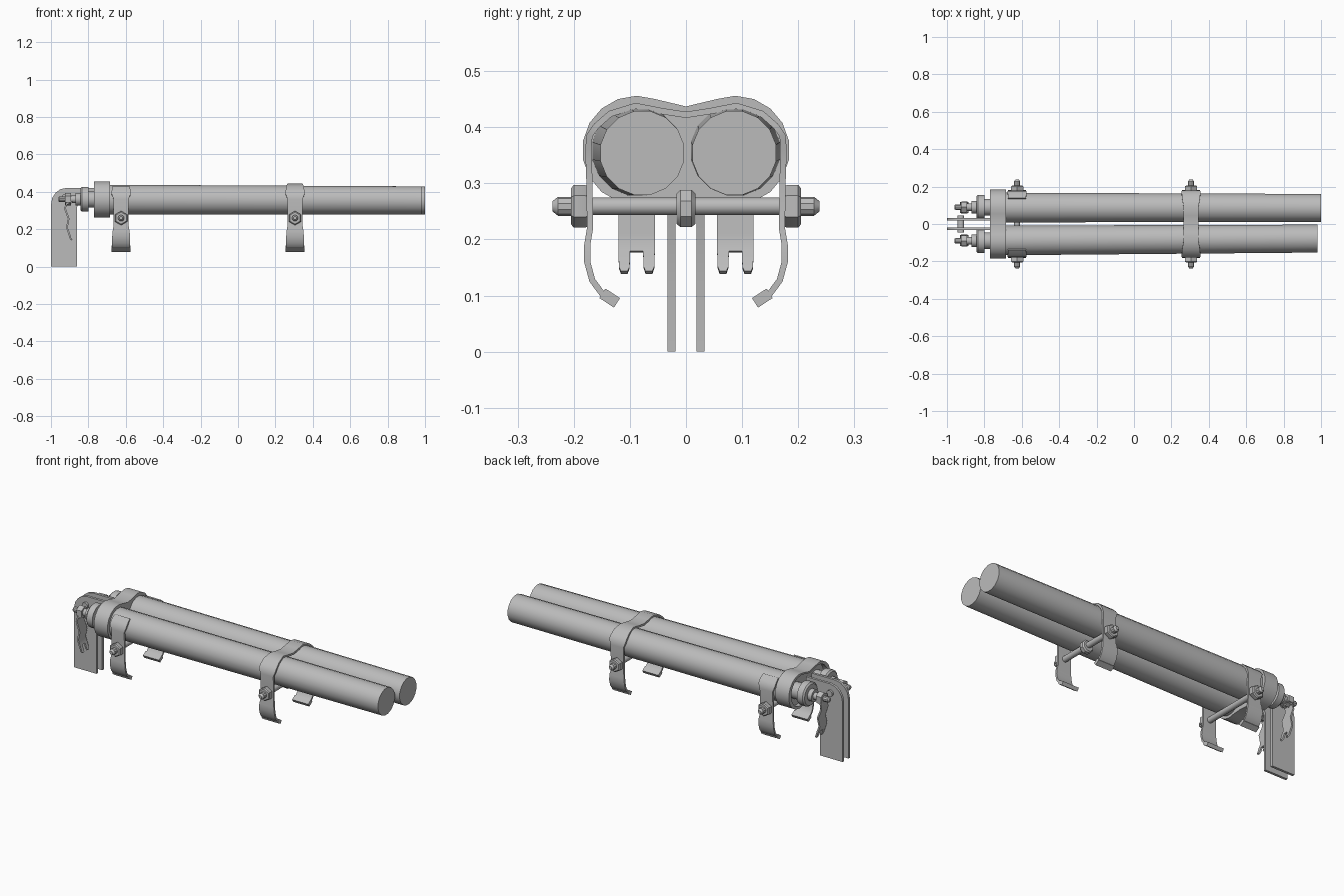
import bpy, bmesh, math
from mathutils import Vector

if "Cube" in bpy.data.objects:
    bpy.data.objects.remove(bpy.data.objects["Cube"])

steel = bpy.data.materials.new("grey steel")
steel.diffuse_color = (0.5, 0.5, 0.5, 1)
steel.use_nodes = True
steel.node_tree.nodes["Principled BSDF"].inputs["Base Color"].default_value = steel.diffuse_color


def finish(name, bm, angle=35):
    bmesh.ops.recalc_face_normals(bm, faces=bm.faces)
    me = bpy.data.meshes.new(name)
    bm.to_mesh(me)
    bm.free()
    ob = bpy.data.objects.new(name, me)
    bpy.context.collection.objects.link(ob)
    me.materials.append(steel)
    bpy.ops.object.select_all(action='DESELECT')
    ob.select_set(True)
    bpy.context.view_layer.objects.active = ob
    bpy.ops.object.shade_smooth_by_angle(angle=math.radians(angle))
    return ob


def place(axis, along, u, v):
    # x axis: profile is (y, z); y axis: profile is (x, z)
    return Vector((along, u, v)) if axis == 'x' else Vector((u, along, v))


def loft(name, rings, angle=35):
    """Skin a list of equal-length vertex rings and cap both ends."""
    bm = bmesh.new()
    vs = [[bm.verts.new(p) for p in r] for r in rings]
    n = len(vs[0])
    for a, b in zip(vs, vs[1:]):
        for i in range(n):
            bm.faces.new((a[i], a[(i + 1) % n], b[(i + 1) % n], b[i]))
    bm.faces.new(vs[0])
    bm.faces.new(vs[-1])
    return finish(name, bm, angle)


def lathe(name, axis, sections, sides):
    """sections: (along, u, v, radius)"""
    rings = []
    for along, u, v, r in sections:
        rings.append([place(axis, along, u + r * math.cos(t), v + r * math.sin(t))
                      for t in [2 * math.pi * (i + 0.5) / sides for i in range(sides)]])
    return loft(name, rings)


def extrude(name, axis, pts, a, b):
    return loft(name, [[place(axis, s, u, v) for u, v in pts] for s in (a, b)])


def ribbon(name, axis, path, centre, thick):
    """path: (u, v, width); a flat strip bent along the path."""
    rings = []
    for i, (u, v, w) in enumerate(path):
        p, q = path[max(i - 1, 0)], path[min(i + 1, len(path) - 1)]
        d = Vector((q[0] - p[0], q[1] - p[1])).normalized()
        n = Vector((-d.y, d.x)) * thick / 2
        rings.append([place(axis, centre + s * w / 2, u + k * n.x, v + k * n.y)
                      for s, k in ((-1, -1), (1, -1), (1, 1), (-1, 1))])
    return loft(name, rings, 40)


# Twin tapered tubes
for name, y0, y1, end in (("back_tube", 0.088, 0.086, 1.0), ("front_tube", -0.088, -0.078, 0.98)):
    lathe(name, 'x', [(-0.74, y0, 0.358, 0.081), (end, y1, 0.354, 0.076)], 16)

# Double-lobed collar with a recessed rear face
half = [(0.088 + 0.097 * math.cos(t), 0.359 + 0.097 * math.sin(t))
        for t in [math.radians(-110 + 20 * i) for i in range(12)]]
outline = [(0, 0.272)] + half + [(0, 0.437)] + [(-y, z) for y, z in reversed(half)]


def shrink(k):
    return [(y * k, 0.357 + (z - 0.357) * k) for y, z in outline]


loft("collar", [[place('x', x, y, z) for y, z in shrink(k)]
                for x, k in ((-0.685, 1), (-0.77, 1), (-0.77, 0.88), (-0.745, 0.88))])

# Clamp straps: side arm path (y, z, width), running from the top down
arm = [(0.135, 0.424, 0.095), (0.16, 0.402, 0.1), (0.172, 0.385, 0.1), (0.174, 0.36, 0.08),
       (0.172, 0.30, 0.08), (0.171, 0.22, 0.08), (0.176, 0.19, 0.09), (0.176, 0.16, 0.095),
       (0.167, 0.127, 0.095), (0.15, 0.104, 0.095), (0.123, 0.087, 0.095)]
bridge = [(0.09, 0.438, 0.08), (0.045, 0.429, 0.08), (0, 0.422, 0.08)]


def flip(path):
    return [(-y, z, w) for y, z, w in path]


for s, side in ((1, "back"), (-1, "front")):
    ribbon(side + "_rear_clamp_arm", 'x', arm if s > 0 else flip(arm), -0.625, 0.01)
right = arm[::-1] + bridge
ribbon("fore_clamp_strap", 'x', right + flip(right[:-1])[::-1], 0.305, 0.011)

# Clamp bolts, nuts and hooked tip pads
for x, label in ((-0.625, "rear"), (0.305, "fore")):
    lathe(label + "_clamp_rod", 'y', [(-0.2, x, 0.259, 0.016), (0.2, x, 0.259, 0.016)], 12)
    for s, side in ((1, "back"), (-1, "front")):
        tag = side + "_" + label
        lathe(tag + "_clamp_nut", 'y', [(s * y, x, 0.259, r) for y, r in
              ((0.172, 0.034), (0.18, 0.038), (0.2, 0.038), (0.205, 0.032))], 6)
        lathe(tag + "_bolt_tip", 'y', [(s * y, x, 0.259, r) for y, r in
              ((0.2, 0.017), (0.228, 0.017), (0.238, 0.009))], 10)
        ribbon(tag + "_tip_pad", 'x', [(s * 0.149, 0.104, 0.1), (s * 0.123, 0.087, 0.1)], x, 0.02)
lathe("middle_spacer_nut", 'y', [(y, 0.305, 0.255, r) for y, r in
      ((-0.017, 0.029), (-0.01, 0.036), (0.01, 0.036), (0.017, 0.029))], 8)

# Rear plugs, bolts, forked levers and mounting plates
plate = [(-1, 0), (-0.86, 0), (-0.86, 0.32), (-0.845, 0.345), (-0.77, 0.345), (-0.77, 0.42),
         (-0.92, 0.42), (-0.95, 0.413), (-0.975, 0.395), (-0.993, 0.368), (-1, 0.33)]
lever = [(-0.885, 0.345, 0.05), (-0.918, 0.335, 0.055), (-0.925, 0.31, 0.06),
         (-0.905, 0.255, 0.065), (-0.915, 0.21, 0.065), (-0.904, 0.178, 0.065)]
for s, side in ((1, "back"), (-1, "front")):
    y = s * 0.09
    lathe(side + "_plug", 'x', [(x, y, 0.36, r) for x, r in
          ((-0.74, 0.045), (-0.8, 0.045), (-0.8, 0.066), (-0.835, 0.066), (-0.843, 0.058))], 20)
    lathe(side + "_plug_collar", 'x', [(x, y, 0.36, r) for x, r in
          ((-0.84, 0.034), (-0.868, 0.034), (-0.868, 0.02), (-0.9, 0.02))], 12)
    lathe(side + "_plug_nut", 'x', [(-0.893, y, 0.36, 0.033), (-0.925, y, 0.36, 0.033)], 6)
    lathe(side + "_plug_bolt", 'x', [(x, y, 0.36, r) for x, r in
          ((-0.92, 0.015), (-0.955, 0.015), (-0.961, 0.01))], 10)
    ribbon(side + "_lever", 'y', lever, s * 0.088, 0.009)
    for k in (-1, 1):
        ribbon(side + "_lever_prong", 'y', [(-0.904, 0.179, 0.021), (-0.895, 0.15, 0.019),
               (-0.889, 0.141, 0.012)], s * 0.088 + k * 0.022, 0.009)
    extrude(side + "_mounting_plate", 'y', plate, s * 0.019, s * 0.033)

# Pivot pin through the plates
lathe("pivot_pin", 'y', [(y, -0.925, 0.37, r) for y, r in
      ((-0.045, 0.018), (0.045, 0.018))], 12)
